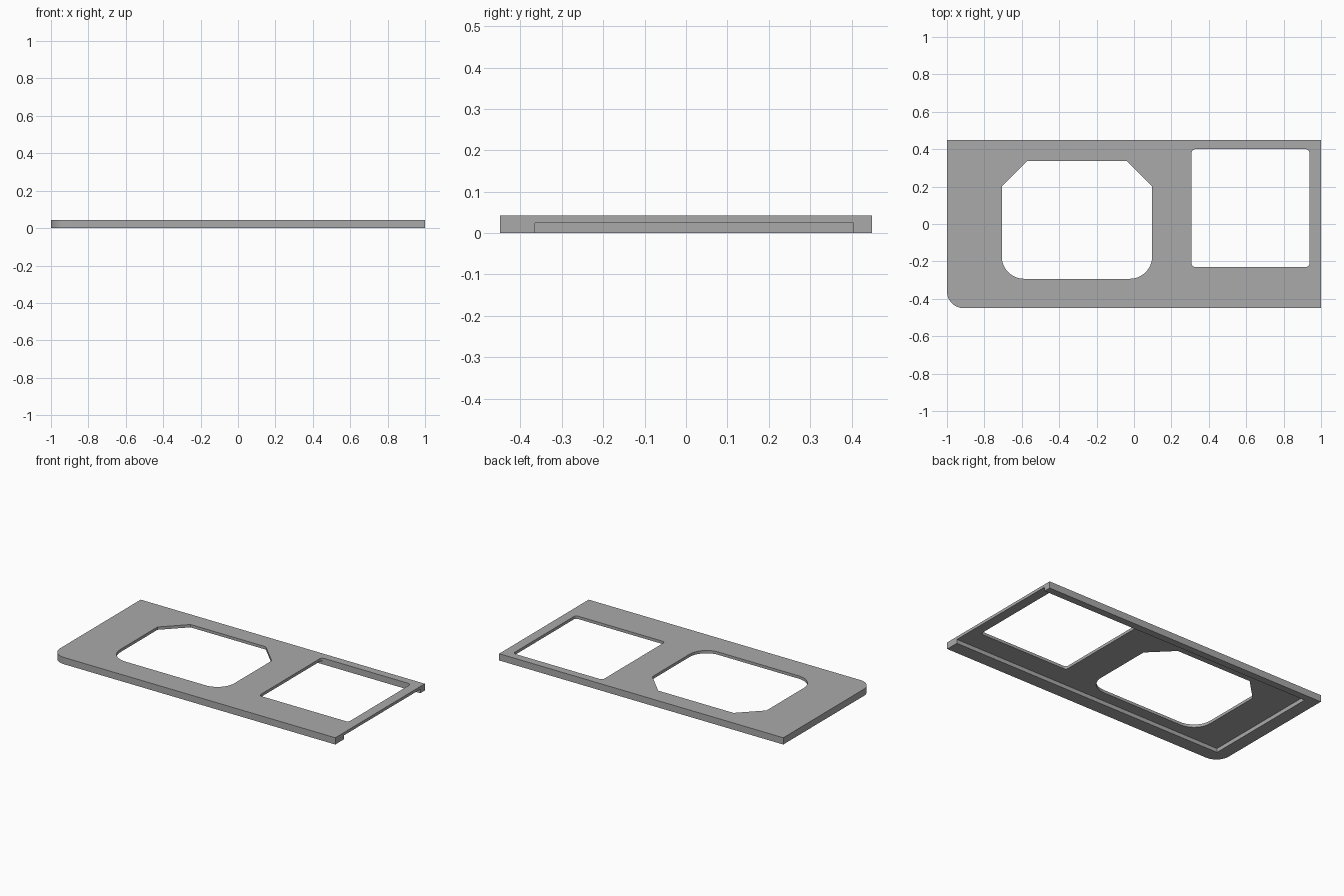
import bpy
import bmesh
from math import pi, cos, sin

if "Cube" in bpy.data.objects:
    bpy.data.objects.remove(bpy.data.objects["Cube"])

HEIGHT = 0.043
RECESS = 0.025

grey = bpy.data.materials.new("plain grey")
grey.use_nodes = True
colour = (0.4, 0.4, 0.4, 1)
grey.diffuse_color = colour
grey.node_tree.nodes["Principled BSDF"].inputs["Base Color"].default_value = colour


def outline(x0, x1, y0, y1, corners):
    """Rectangle outline; corners (from lower left, anticlockwise) are (style, size)."""
    points = []
    spots = [(x0, y0, 1, 1), (x1, y0, -1, 1), (x1, y1, -1, -1), (x0, y1, 1, -1)]
    for i, ((x, y, sx, sy), (style, size)) in enumerate(zip(spots, corners)):
        if style == "sharp":
            points.append((x, y))
            continue
        steps = 12 if style == "round" else 1
        for k in range(steps + 1):
            a = pi + (i + k / steps) * pi / 2
            points.append((x + sx * size + size * cos(a), y + sy * size + size * sin(a)))
    return points


def prism(name, points, z0, z1):
    """Closed prism from an outline."""
    bm = bmesh.new()
    base = bm.faces.new([bm.verts.new((x, y, z0)) for x, y in points])
    top = bmesh.ops.extrude_face_region(bm, geom=[base])["geom"]
    verts = [v for v in top if isinstance(v, bmesh.types.BMVert)]
    bmesh.ops.translate(bm, verts=verts, vec=(0, 0, z1 - z0))
    bmesh.ops.recalc_face_normals(bm, faces=bm.faces)
    mesh = bpy.data.meshes.new(name)
    bm.to_mesh(mesh)
    bm.free()
    mesh.materials.append(grey)
    obj = bpy.data.objects.new(name, mesh)
    bpy.context.collection.objects.link(obj)
    return obj


sharp = ("sharp", 0)

# Flat panel with one rounded corner
panel = prism("panel", outline(-1, 1, -0.45, 0.45,
              [("round", 0.09), sharp, sharp, sharp]), 0, HEIGHT)

# Large opening: rounded at the front, chamfered at the back
large = prism("large_opening_cutter", outline(-0.707, 0.097, -0.293, 0.337,
              [("round", 0.12)] * 2 + [("chamfer", 0.137)] * 2), -0.1, 0.1)

# Square opening
square = prism("square_opening_cutter", outline(0.308, 0.938, -0.23, 0.4,
               [("round", 0.02)] * 4), -0.1, 0.1)

# Underside recess, open at the +x end
recess = prism("recess_cutter", outline(-0.918, 1.1, -0.365, 0.405,
               [sharp] * 4), -0.1, RECESS)

# Cut the panel, then drop the cutters
bpy.context.view_layer.objects.active = panel
for cutter in (recess, large, square):
    cutter.hide_render = True
    mod = panel.modifiers.new(cutter.name, "BOOLEAN")
    mod.operation = "DIFFERENCE"
    mod.solver = "EXACT"
    mod.object = cutter
    bpy.ops.object.modifier_apply(modifier=mod.name)
    bpy.data.objects.remove(cutter)

bpy.ops.object.select_all(action="DESELECT")
panel.select_set(True)
bpy.ops.object.shade_smooth_by_angle(angle=pi / 6)
